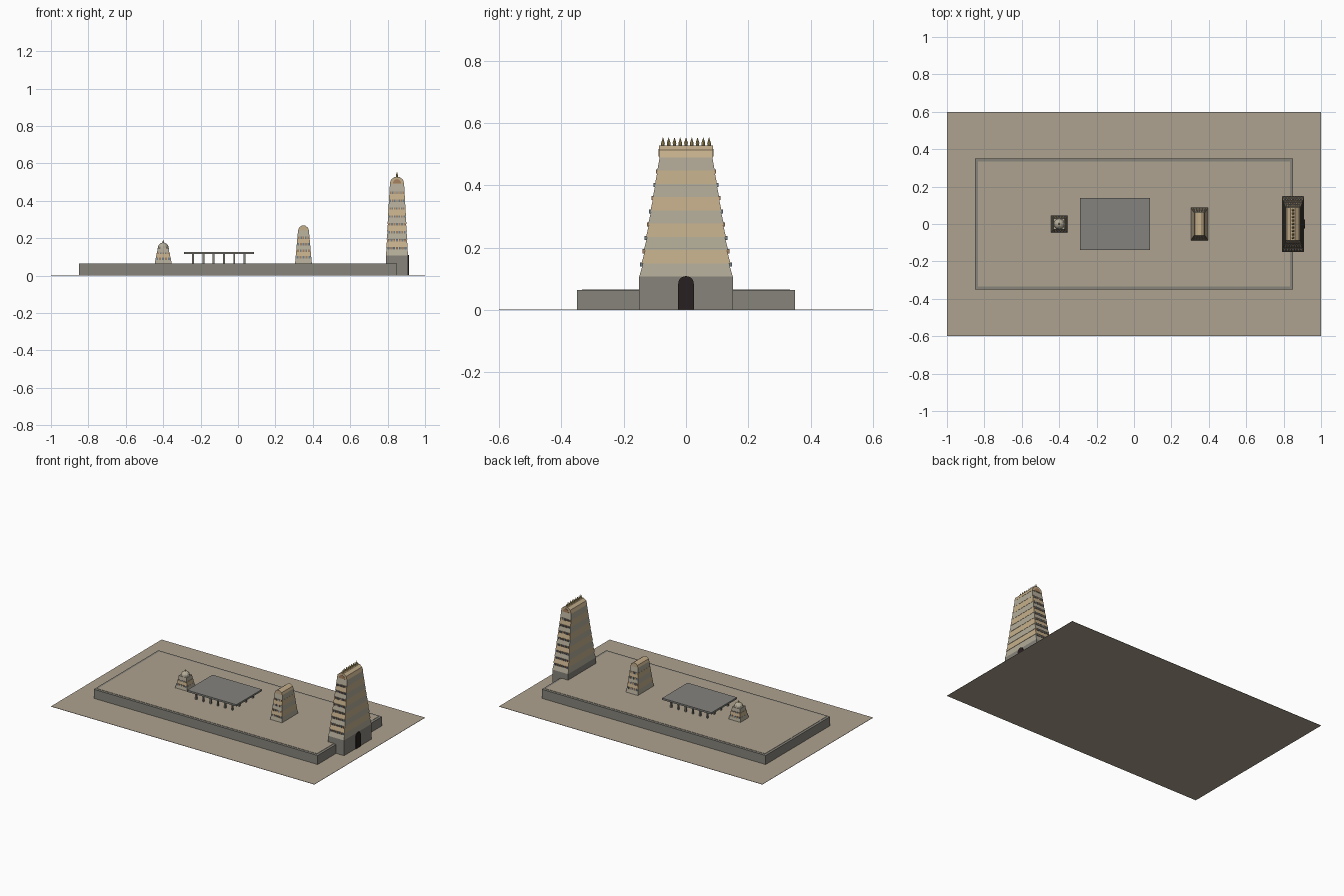
import bpy, bmesh, math
from mathutils import Matrix

if "Cube" in bpy.data.objects:
    bpy.data.objects.remove(bpy.data.objects["Cube"])


def mat(name, r, g, b):
    m = bpy.data.materials.new(name)
    m.diffuse_color = (r, g, b, 1)
    m.use_nodes = True
    m.node_tree.nodes["Principled BSDF"].inputs["Base Color"].default_value = m.diffuse_color
    return m


SAND = mat("sand", 0.42, 0.365, 0.28)
GRANITE = mat("granite", 0.24, 0.23, 0.195)
ROOF = mat("roof_stone", 0.23, 0.225, 0.205)
STONE = mat("pale_stone", 0.45, 0.41, 0.315)
TAN = mat("tan_plaster", 0.56, 0.43, 0.26)
DARK = mat("dark_doorway", 0.022, 0.014, 0.014)
GOLD = mat("dull_gold", 0.45, 0.34, 0.12)
BLUE = mat("blue_grey", 0.17, 0.22, 0.26)
CLAY = mat("clay", 0.38, 0.22, 0.12)


def make(name, bm, mats):
    bmesh.ops.recalc_face_normals(bm, faces=bm.faces)
    me = bpy.data.meshes.new(name)
    bm.to_mesh(me)
    bm.free()
    for m in mats:
        me.materials.append(m)
    ob = bpy.data.objects.new(name, me)
    bpy.context.collection.objects.link(ob)
    return ob


def frustum(bm, cx, cy, z0, z1, bx, by, tx, ty, mi=0):
    """Tapered box: half sizes bx,by at z0 and tx,ty at z1."""
    rings = []
    for z, hx, hy in ((z0, bx, by), (z1, tx, ty)):
        rings.append([bm.verts.new((cx + sx * hx, cy + sy * hy, z))
                      for sx, sy in ((-1, -1), (1, -1), (1, 1), (-1, 1))])
    lo, hi = rings
    faces = [bm.faces.new(lo[::-1]), bm.faces.new(hi)]
    for i in range(4):
        j = (i + 1) % 4
        faces.append(bm.faces.new((lo[i], lo[j], hi[j], hi[i])))
    for f in faces:
        f.material_index = mi


def box(bm, cx, cy, z0, z1, hx, hy, mi=0):
    frustum(bm, cx, cy, z0, z1, hx, hy, hx, hy, mi)


def box_object(name, m, *args):
    bm = bmesh.new()
    box(bm, *args)
    return make(name, bm, [m])


def prism(name, m, outline, origin, u, v, w, depth):
    """Extrude a 2D outline (in axes u, v) along w."""
    bm = bmesh.new()
    ends = []
    for d in (0, depth):
        ends.append([bm.verts.new([origin[k] + a * u[k] + b * v[k] + d * w[k]
                                   for k in range(3)]) for a, b in outline])
    bm.faces.new(ends[0])
    bm.faces.new(ends[1])
    n = len(outline)
    for i in range(n):
        j = (i + 1) % n
        bm.faces.new((ends[0][i], ends[0][j], ends[1][j], ends[1][i]))
    return make(name, bm, [m])


def arc(r, n, h=None):
    h = h or r
    return [(r * math.cos(math.pi * i / n), h * math.sin(math.pi * i / n)) for i in range(n + 1)]


X, Y, Z = (1, 0, 0), (0, 1, 0), (0, 0, 1)


def tiers(name, cx, z0, z1, n, b, t, count, taper=0.92):
    """Stacked tapering storeys in alternating colours, with rows of small figures on the ends."""
    bm, fig = bmesh.new(), bmesh.new()
    h = (z1 - z0) / n
    for k in range(n):
        f = k / max(1, n - 1)
        bx = b[0] + (t[0] - b[0]) * f
        by = b[1] + (t[1] - b[1]) * f
        za, zb = z0 + k * h, z0 + (k + 1) * h
        frustum(bm, cx, 0, za, zb, bx, by, bx * taper, by * taper, k % 2)
        if k == n - 1:
            continue
        step = 2 * bx * 0.88 / count
        for i in range(count):
            x = cx + (i - (count - 1) / 2) * step
            for s in (-1, 1):
                box(fig, x, s * (by - 0.011), zb - 0.010, zb + 0.003,
                    step * 0.33, 0.008, (i + k) % 2)
    make(name + "_storeys", bm, [STONE, TAN])
    make(name + "_figures", fig, [BLUE, CLAY])


# ground and raised walled court
box_object("ground", SAND, 0, 0, 0, 0.002, 1, 0.6)
box_object("court_floor", SAND, 0, 0, 0.002, 0.066, 0.833, 0.333)
bm = bmesh.new()
for s in (-1, 1):
    box(bm, 0, s * 0.3415, 0.002, 0.064, 0.85, 0.0085)
    box(bm, s * 0.8415, 0, 0.002, 0.064, 0.0085, 0.333)
make("court_wall", bm, [GRANITE])

# great gate tower
GX = 0.85
box_object("gate_base", GRANITE, GX, 0, 0.002, 0.107, 0.06, 0.15)
tiers("gate", GX, 0.107, 0.49, 9, (0.06, 0.15), (0.041, 0.092), 7)
prism("gate_barrel_roof", TAN, arc(0.039, 5, 0.0405), (GX, -0.087, 0.49), X, Z, Y, 0.174)
for s, n in ((-1, "front"), (1, "back")):
    prism("gate_roof_end_" + n, CLAY, arc(0.022, 6, 0.024), (GX, s * 0.087, 0.492), X, Z, Y, s * 0.002)
door = [(-0.025, 0), (0.025, 0)] + [(a, b + 0.082) for a, b in arc(0.025, 10)]
prism("gate_doorway", DARK, door, (0.906, 0, 0.002), Y, Z, X, 0.009)

# row of nine finials
bm = bmesh.new()
for i in range(9):
    for r1, r2, d, z in ((0.0055, 0.0055, 0.006, 0.531), (0.0065, 0.0005, 0.019, 0.5435)):
        bmesh.ops.create_cone(bm, cap_ends=True, segments=8, radius1=r1, radius2=r2, depth=d,
                              matrix=Matrix.Translation((GX, (i - 4) * 0.0185, z)))
make("gate_finials", bm, [GOLD])

# smaller inner gate tower
IX = 0.35
tiers("inner_gate", IX, 0.066, 0.241, 5, (0.045, 0.087), (0.032, 0.066), 5)
prism("inner_gate_barrel_roof", TAN, arc(0.029, 5, 0.0275), (IX, -0.061, 0.241), X, Z, Y, 0.122)

# pillared hall
HX = -0.1025
box_object("hall_roof", ROOF, HX, 0, 0.115, 0.127, 0.1875, 0.138)
bm = bmesh.new()
for i in range(6):
    for j in range(4):
        box(bm, HX + (i - 2.5) * 0.055, (j - 1.5) * 0.073, 0.066, 0.115, 0.005, 0.005)
make("hall_pillars", bm, [GRANITE])

# sanctum tower with dome and finial
SX = -0.4
tiers("sanctum", SX, 0.066, 0.148, 3, (0.045, 0.045), (0.033, 0.033), 5, 0.9)
bm = bmesh.new()
bmesh.ops.create_uvsphere(bm, u_segments=12, v_segments=8, radius=0.029,
                          matrix=Matrix.Translation((SX, 0, 0.148)))
bmesh.ops.bisect_plane(bm, geom=bm.verts[:] + bm.edges[:] + bm.faces[:], dist=1e-5,
                       plane_co=(0, 0, 0.147), plane_no=(0, 0, -1), clear_outer=True)
make("sanctum_dome", bm, [STONE])
bm = bmesh.new()
bmesh.ops.create_cone(bm, cap_ends=True, segments=8, radius1=0.006, radius2=0.0005, depth=0.018,
                      matrix=Matrix.Translation((SX, 0, 0.182)))
make("sanctum_finial", bm, [GOLD])
